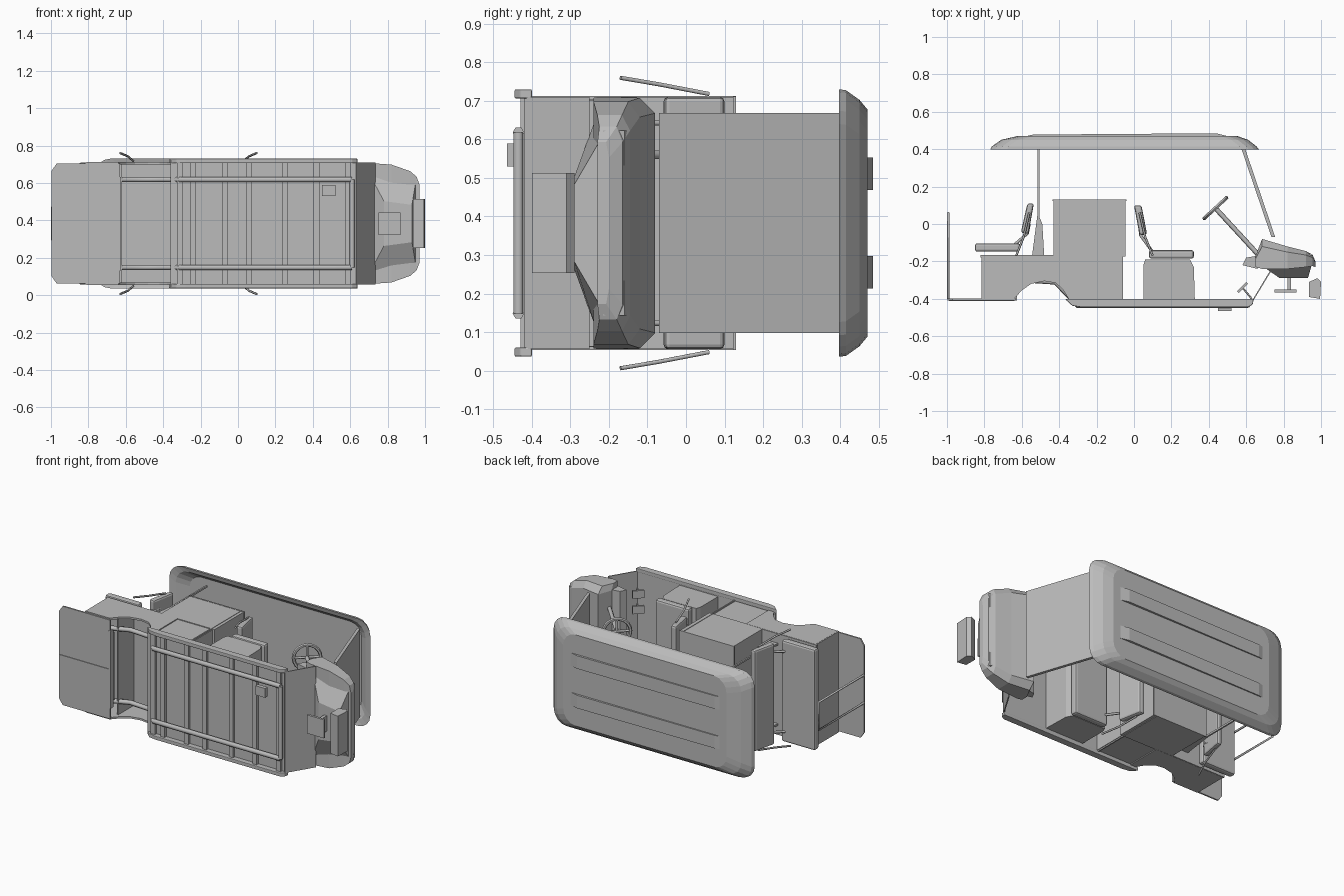
import bpy, bmesh, math
from mathutils import Vector

if "Cube" in bpy.data.objects:
    bpy.data.objects.remove(bpy.data.objects["Cube"])

MID = 0.383  # centre of the cart's width; the cart lies on its side, roof to +y

grey = bpy.data.materials.new("plain grey")
grey.use_nodes = True
grey.diffuse_color = (0.5, 0.5, 0.5, 1)
grey.node_tree.nodes["Principled BSDF"].inputs["Base Color"].default_value = (0.5, 0.5, 0.5, 1)


def finish(name, bm):
    bmesh.ops.recalc_face_normals(bm, faces=bm.faces)
    mesh = bpy.data.meshes.new(name)
    bm.to_mesh(mesh)
    bm.free()
    mesh.materials.append(grey)
    ob = bpy.data.objects.new(name, mesh)
    bpy.context.collection.objects.link(ob)
    return ob


def loft(name, rings):
    """Skin a list of equal rings and cap both ends."""
    bm = bmesh.new()
    loops = [[bm.verts.new(p) for p in ring] for ring in rings]
    n = len(loops[0])
    for a, b in zip(loops, loops[1:]):
        for i in range(n):
            bm.faces.new((a[i], a[(i + 1) % n], b[(i + 1) % n], b[i]))
    bm.faces.new(loops[0])
    bm.faces.new(loops[-1])
    return finish(name, bm)


def prism(name, profile, half=0.327, mid=MID, bevel=0):
    """Extrude a side profile across the width."""
    ob = loft(name, [[(x, y, mid + s * half) for x, y in profile] for s in (-1, 1)])
    if bevel:
        mod = ob.modifiers.new("soft edges", 'BEVEL')
        mod.width, mod.segments = bevel, 2
    return ob


def box(name, x0, x1, y0, y1, half=0.327, mid=MID, bevel=0):
    return prism(name, [(x0, y0), (x1, y0), (x1, y1), (x0, y1)], half, mid, bevel)


def tube(name, points, radius):
    curve = bpy.data.curves.new(name, 'CURVE')
    curve.dimensions = '3D'
    curve.bevel_depth, curve.bevel_resolution = radius, 1
    curve.use_fill_caps = True
    spline = curve.splines.new('POLY')
    spline.points.add(len(points) - 1)
    for p, co in zip(spline.points, points):
        p.co = (*co, 1)
    curve.materials.append(grey)
    ob = bpy.data.objects.new(name, curve)
    bpy.context.collection.objects.link(ob)
    return ob


def rounded(y, x0, x1, half, r):
    """Rounded rectangle lying level at height y."""
    ring = []
    for k, (cx, cz) in enumerate([(x1 - r, half - r), (x0 + r, half - r),
                                  (x0 + r, r - half), (x1 - r, r - half)]):
        for j in range(5):
            a = (k + j / 4) * math.pi / 2
            ring.append((cx + r * math.cos(a), y, MID + cz + r * math.sin(a)))
    return ring


# Roof shell, from inner ceiling over the rim to the crown
loft("roof", [rounded(0.45, -0.66, 0.57, 0.285, 0.08),
              rounded(0.405, -0.73, 0.63, 0.32, 0.09),
              rounded(0.397, -0.77, 0.67, 0.347, 0.09),
              rounded(0.415, -0.76, 0.655, 0.345, 0.09),
              rounded(0.45, -0.71, 0.61, 0.32, 0.09),
              rounded(0.471, -0.62, 0.55, 0.295, 0.09)])
for side in (-1, 1):
    prism("roof_rib", [(-0.62, 0.46), (0.54, 0.46), (0.44, 0.485), (-0.54, 0.478)],
          0.042, MID + side * 0.128)

# Windscreen and the sloping toe board under it
prism("windscreen", [(0.575, 0.40), (0.595, 0.40), (0.755, -0.07), (0.735, -0.07)], 0.285)
prism("toe_board", [(0.625, -0.42), (0.632, -0.42), (0.735, -0.25), (0.727, -0.25)])

# Front cowl, lofted towards the nose
cowl = []
for x, top, low, half in [(0.65, -0.17, -0.23, 0.327), (0.685, -0.08, -0.24, 0.325),
                          (0.82, -0.12, -0.24, 0.315), (0.92, -0.145, -0.23, 0.28),
                          (0.955, -0.165, -0.225, 0.25), (0.97, -0.20, -0.23, 0.21)]:
    soft = (top - low) * 0.25
    cowl.append([(x, low, MID - half), (x, top - soft, MID - half), (x, top, MID - half + 0.04),
                 (x, top, MID + half - 0.04), (x, top - soft, MID + half), (x, low, MID + half)])
loft("front_cowl", cowl)
prism("dashboard", [(0.58, -0.22), (0.66, -0.24), (0.66, -0.17), (0.60, -0.18)], 0.29)
loft("nose_lower", [[(0.70, -0.235, MID - 0.27), (0.95, -0.22, MID - 0.22),
                     (0.95, -0.22, MID + 0.22), (0.70, -0.235, MID + 0.27)],
                    [(0.78, -0.29, MID - 0.12), (0.93, -0.29, MID - 0.1),
                     (0.93, -0.29, MID + 0.1), (0.78, -0.29, MID + 0.12)]])
box("nose_bracket", 0.75, 0.87, -0.365, -0.35, 0.06)
box("bracket_stem", 0.82, 0.84, -0.36, -0.28, 0.05)
prism("front_bumper", [(0.935, -0.39), (0.995, -0.40), (1.0, -0.31), (0.98, -0.29), (0.935, -0.31)], 0.13)
for side in (-1, 1):
    prism("headlamp", [(0.92, -0.215), (0.96, -0.215), (0.95, -0.16), (0.92, -0.15)],
          0.045, MID + side * 0.195)

# Floor pan with side sills and cross ribs
box("floor_pan", -0.36, 0.63, -0.412, -0.402, 0.34)
for side in (-1, 1):
    prism("side_sill", [(-0.37, -0.40), (-0.33, -0.437), (-0.28, -0.445), (0.61, -0.445),
                        (0.635, -0.43), (0.64, -0.40)], 0.012, MID + side * 0.335, 0.004)
for x in (-0.31, -0.24, -0.07, 0.06, 0.25, 0.42, 0.59):
    box("floor_rib", x - 0.015, x + 0.015, -0.43, -0.405, 0.325)

# Chassis rails that kick up over the rear axle
for side in (-1, 1):
    z = MID + side * 0.235
    tube("chassis_rail", [(0.61, -0.435, z), (-0.30, -0.435, z), (-0.42, -0.31, z),
                          (-0.56, -0.30, z), (-0.73, -0.37, z)], 0.015)
tube("chassis_crossbar", [(0.61, -0.435, MID - 0.235), (0.61, -0.435, MID + 0.235)], 0.014)
box("axle_plate", -0.72, -0.64, -0.36, -0.35, 0.22)

# Rear body: arched side panels, deck and walls
arch = [(-0.81, -0.40), (-0.64, -0.40), (-0.60, -0.355), (-0.55, -0.32), (-0.48, -0.305),
        (-0.42, -0.315), (-0.38, -0.35), (-0.35, -0.40), (-0.31, -0.41), (-0.31, -0.17), (-0.81, -0.17)]
for side in (-1, 1):
    prism("rear_side_panel", arch, 0.006, MID + side * 0.322)
box("rear_deck", -0.82, -0.31, -0.18, -0.165)
box("rear_wall", -0.815, -0.805, -0.40, -0.17)
box("rear_bulkhead", -0.63, -0.62, -0.34, -0.17, 0.32)

# Rear foot platform with clipped corners and its grab bar
loft("foot_platform", [[(x, y, MID + z) for x, z in
                        [(-0.63, -0.32), (-0.97, -0.32), (-0.998, -0.28),
                         (-0.998, 0.28), (-0.97, 0.32), (-0.63, 0.32)]] for y in (-0.408, -0.398)])
box("platform_seam", -0.99, -0.64, -0.412, -0.405, 0.003)
box("platform_lip", -0.64, -0.625, -0.41, -0.38, 0.25)
tube("grab_bar", [(-0.993, -0.40, MID - 0.09), (-0.993, 0.06, MID - 0.09),
                  (-0.993, 0.06, MID + 0.09), (-0.993, -0.40, MID + 0.09)], 0.007)

# Cargo box and the cabinet below it
box("cargo_box", -0.43, -0.045, -0.175, 0.13)
box("box_lid_rim", -0.435, -0.04, 0.122, 0.13, 0.329)
box("cabinet", -0.32, -0.06, -0.405, -0.175, 0.322)
box("box_edge_post", -0.072, -0.064, -0.40, 0.13, 0.33)

# Seats
prism("front_seat_base", [(0.05, -0.40), (0.325, -0.40), (0.32, -0.23), (0.30, -0.19),
                          (0.06, -0.19), (0.05, -0.22)], 0.32)
box("front_seat_cushion", 0.08, 0.32, -0.185, -0.14, bevel=0.012)
prism("front_seat_back", [(0.0, 0.10), (0.04, 0.10), (0.07, -0.055), (0.03, -0.06)], bevel=0.012)
box("rear_seat_cushion", -0.85, -0.61, -0.148, -0.103, bevel=0.012)
prism("rear_seat_back", [(-0.535, 0.11), (-0.57, 0.11), (-0.605, -0.045), (-0.565, -0.055)], bevel=0.012)
for side in (-1, 1):
    z = MID + side * 0.26
    tube("front_back_strut", [(0.03, 0.0, z), (0.035, -0.06, z), (0.10, -0.15, z)], 0.008)
    tube("rear_back_strut", [(-0.56, 0.0, z), (-0.57, -0.05, z), (-0.66, -0.13, z)], 0.008)
    # Flared arm rails beside each seat
    for name, x, way in (("front_arm_rail", 0.03, 1), ("rear_arm_rail", -0.56, -1)):
        tube(name, [(x, 0.06, MID + side * 0.335), (x + way * 0.03, -0.07, MID + side * 0.36),
                    (x + way * 0.07, -0.17, MID + side * 0.377)], 0.006)
    # Roof posts behind the rear seat
    box("roof_post", -0.516, -0.506, -0.14, 0.41, 0.006, MID + side * 0.26)
    prism("post_gusset", [(-0.545, -0.17), (-0.48, -0.17), (-0.49, 0.0), (-0.515, 0.06)],
          0.006, MID + side * 0.26)

# Steering wheel, column and pedals
DRIVER = 0.56
hub = Vector((0.435, 0.085, DRIVER))
foot = Vector((0.67, -0.17, DRIVER))
tube("steering_column", [hub, foot], 0.013)
bpy.ops.mesh.primitive_torus_add(major_radius=0.08, minor_radius=0.011, major_segments=20,
                                 minor_segments=6, location=hub)
wheel = bpy.context.object
wheel.name = "steering_wheel"
wheel.rotation_euler = (foot - hub).to_track_quat('Z', 'Y').to_euler()
wheel.data.materials.append(grey)
across = Vector((0.055, 0.052, 0))
tube("wheel_spoke", [hub - across, hub + across], 0.008)
tube("wheel_cross_spoke", [hub - Vector((0, 0, 0.075)), hub + Vector((0, 0, 0.075))], 0.008)
for z in (0.50, 0.60):
    prism("pedal", [(0.55, -0.36), (0.56, -0.37), (0.61, -0.32), (0.60, -0.31)], 0.025, z)
    tube("pedal_arm", [(0.58, -0.34, z), (0.63, -0.40, z)], 0.005)
box("pedal_mount", 0.45, 0.52, -0.465, -0.44, 0.03, DRIVER)
